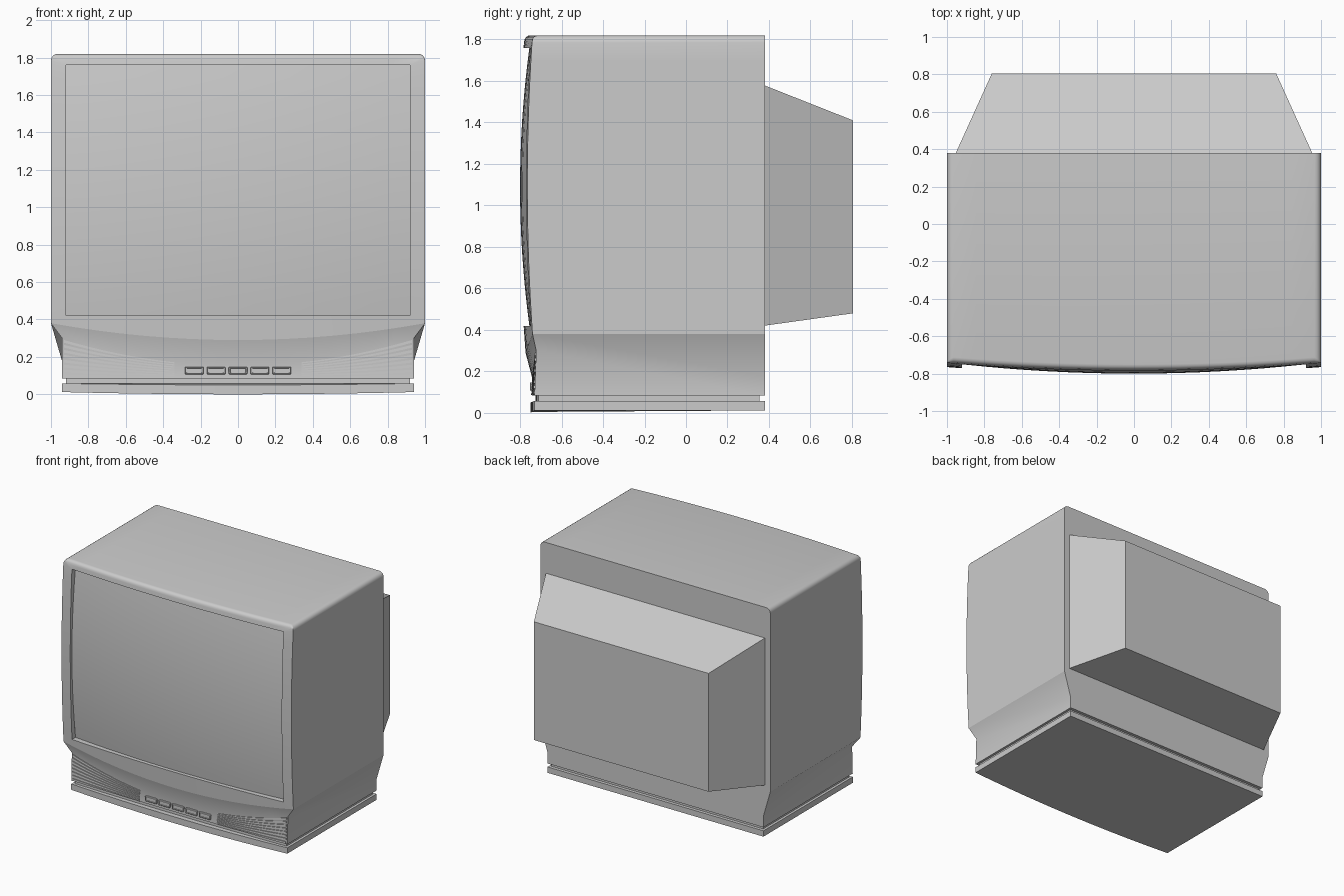
import bpy, bmesh, math
from mathutils import Vector

if "Cube" in bpy.data.objects:
    bpy.data.objects.remove(bpy.data.objects["Cube"])


def make(name, bm, angle=30):
    bmesh.ops.remove_doubles(bm, verts=bm.verts, dist=1e-5)
    bmesh.ops.recalc_face_normals(bm, faces=bm.faces)
    me = bpy.data.meshes.new(name)
    bm.to_mesh(me)
    bm.free()
    ob = bpy.data.objects.new(name, me)
    bpy.context.collection.objects.link(ob)
    bpy.context.view_layer.objects.active = ob
    ob.select_set(True)
    bpy.ops.object.shade_smooth_by_angle(angle=math.radians(angle))
    ob.select_set(False)
    return ob


def loft(name, rings, first=True, last=True, angle=30):
    """Skin a list of closed rings, optionally capping the ends."""
    bm = bmesh.new()
    vs = [[bm.verts.new(p) for p in r] for r in rings]
    n = len(rings[0])
    for a, b in zip(vs, vs[1:]):
        for i in range(n):
            j = (i + 1) % n
            bm.faces.new((a[i], a[j], b[j], b[i]))
    if first:
        bm.faces.new(vs[0])
    if last:
        bm.faces.new(vs[-1])
    return make(name, bm, angle)


def front_y(x, z):      # bowed bezel surface
    return -0.74 - 0.04 * (1 - x * x) - 0.025 * (1 - ((z - 1.1) / 0.72) ** 2)


def screen_y(x, z):     # domed glass surface
    return -0.80 + 0.05 * (x / 0.92) ** 2 + 0.045 * ((z - 1.09) / 0.67) ** 2


def lower_edge(u):      # lower edge of the undercut
    return Vector((0.94 * u, -0.738 + 0.016 * u * u, 0.155 + 0.145 * u * u))


def panel_foot(u):      # bottom of the control panel
    return Vector((0.94 * u, -0.742 + 0.012 * u * u, 0.085))


N = 16
SPAN = [-1 + 2 * i / N for i in range(N + 1)]

# Cabinet outline and matching screen opening: (x, z, inner x, inner z, top weight, is bottom)
X, Z0, Z1, R = 0.92, 0.42, 1.76, 0.035
pts = []
for u in SPAN:
    pts.append((u, 0.29 + 0.09 * u * u, X * u, Z0, 0, True))
for t in [i / N for i in range(1, N)]:
    pts.append((1, 0.38 + (1.785 - 0.38) * t, X, Z0 + (Z1 - Z0) * t, 0, False))
for i in range(5):
    a = math.pi / 8 * i
    pts.append((1 - R + R * math.cos(a), 1.82 - R + R * math.sin(a), X, Z1, i / 4, False))
for u in SPAN[1:-1]:
    pts.append((-u * (1 - R), 1.82, -u * X, Z1, 1, False))
for i in range(5):
    a = math.pi / 2 + math.pi / 8 * i
    pts.append((R - 1 + R * math.cos(a), 1.82 - R + R * math.sin(a), -X, Z1, 1 - i / 4, False))
for t in [i / N for i in range(N - 1, 0, -1)]:
    pts.append((-1, 0.38 + (1.785 - 0.38) * t, -X, Z0 + (Z1 - Z0) * t, 0, False))

# Cabinet with rounded top lip, bezel and recess
rings = [[(p[0], 0.38, 0.38 if p[5] else p[1]) for p in pts]]
for k in range(5):
    a = math.pi / 8 * k
    rings.append([(p[0], front_y(p[0], p[1]) + 0.03 * p[4] * (1 - math.sin(a)),
                   p[1] - 0.03 * p[4] * (1 - math.cos(a))) for p in pts])
rings.append([(p[2], front_y(p[2], p[3]), p[3]) for p in pts])
rings.append([(p[2], screen_y(p[2], p[3]), p[3]) for p in pts])
loft("cabinet", rings, last=False)

# Domed screen
bm = bmesh.new()
grid = []
for i in range(21):
    z = Z0 + (Z1 - Z0) * i / 20
    grid.append([bm.verts.new((X * u, screen_y(X * u, z), z)) for u in SPAN])
for a, b in zip(grid, grid[1:]):
    for i in range(N):
        bm.faces.new((a[i], a[i + 1], b[i + 1], b[i]))
bmesh.ops.recalc_face_normals(bm, faces=bm.faces)
if bm.faces[:][0].normal.y > 0:
    bmesh.ops.reverse_faces(bm, faces=bm.faces)
make("screen", bm)

# Tube housing at the back
loft("tube_housing", [
    [(sx * w, y, z) for sx, z in ((-1, lo), (1, lo), (1, hi), (-1, hi))]
    for w, y, lo, hi in ((0.955, 0.375, 0.42, 1.58), (0.76, 0.805, 0.48, 1.41))])


def back(ring, w, y, z):
    return [(-w, y, z)] + ring + [(w, y, z)]


# Undercut and control base
upper = [(u, front_y(u, 0.29 + 0.09 * u * u), 0.29 + 0.09 * u * u) for u in SPAN]
loft("undercut_base", [
    back(upper, 1, 0.38, 0.38),
    back([lower_edge(u) for u in SPAN], 0.94, 0.38, 0.175),
    back([panel_foot(u) for u in SPAN], 0.94, 0.38, 0.085)], first=False)

# Recessed neck and bottom plate
loft("neck", [back([(0.92 * u, -0.725 + 0.015 * u * u, z) for u in SPAN], 0.92, 0.355, z)
              for z in (0.05, 0.09)])
loft("bottom_plate", [
    back([(0.94 * u, -0.75 + 0.02 * u * u, 0.05 + 0.008 * u * u) for u in SPAN], 0.94, 0.38, 0.058),
    back([(0.94 * u, -0.75 + 0.02 * u * u, 0.012 * u * u) for u in SPAN], 0.94, 0.38, 0.012)])

# Speaker slats fanning out on each side of the panel
out = Vector((0, -0.006, 0))
for side in (-1, 1):
    for k in range(8):
        t1, t2 = (k + 0.25) / 8, (k + 0.8) / 8
        rings = []
        for i in range(9):
            u = side * (0.36 + 0.63 * i / 8)
            a = lower_edge(u).lerp(panel_foot(u), t1)
            b = lower_edge(u).lerp(panel_foot(u), t2)
            rings.append([a - out, a + out, b + out, b - out])
        loft("speaker_slat", rings)

# Row of five buttons with raised rims
for k in range(-2, 3):
    rings = []
    for w, h, y in ((0.05, 0.02, -0.73), (0.05, 0.02, -0.750), (0.047, 0.017, -0.753),
                    (0.042, 0.013, -0.753), (0.041, 0.012, -0.748)):
        rings.append([(0.117 * k + sx * w, y, 0.127 + sz * h)
                      for sx, sz in ((-1, -0.8), (-0.92, -1), (0.92, -1), (1, -0.8),
                                     (1, 0.8), (0.92, 1), (-0.92, 1), (-1, 0.8))])
    loft("button", rings)
